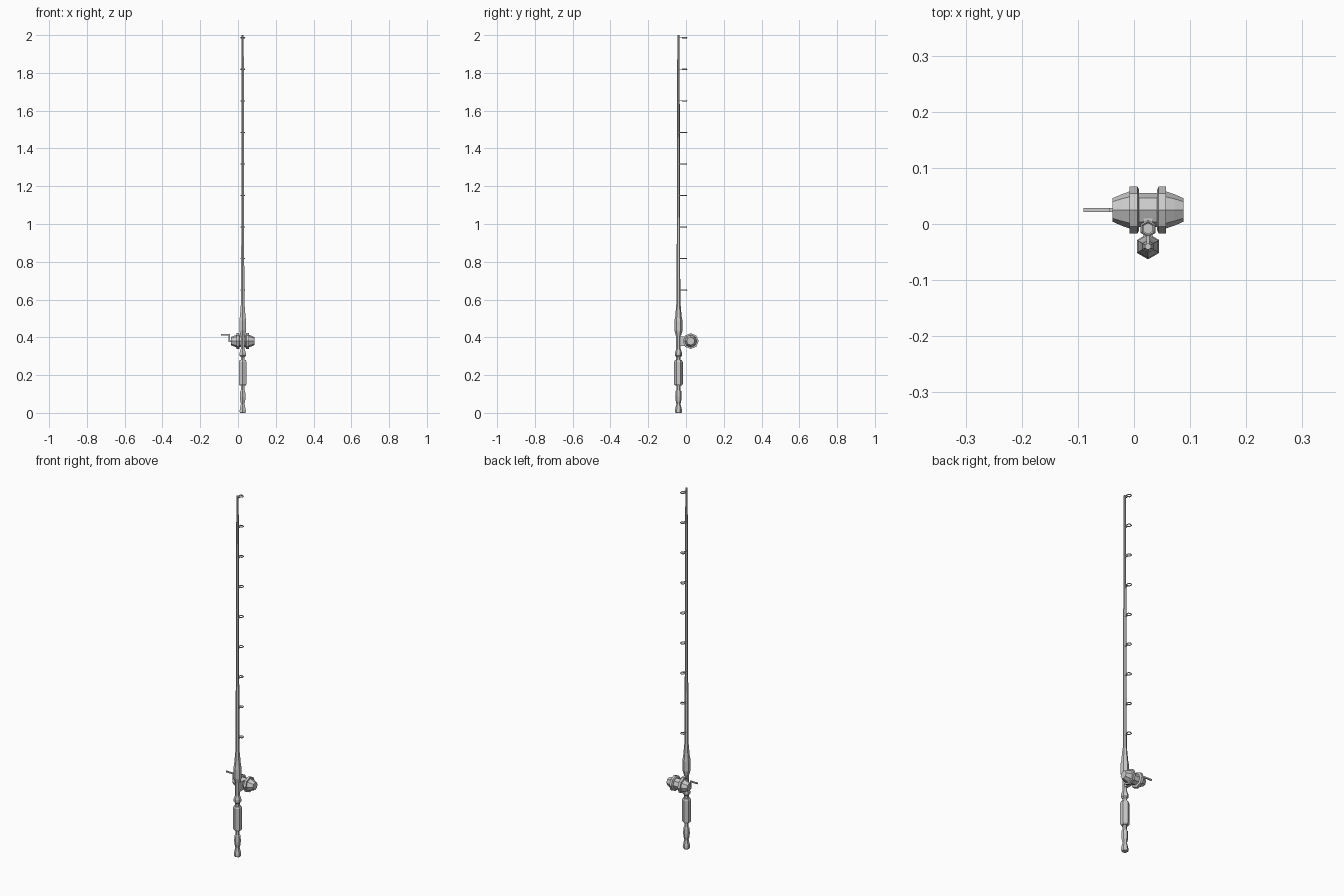
import bpy, bmesh, math
from mathutils import Vector, Matrix

if "Cube" in bpy.data.objects:
    bpy.data.objects.remove(bpy.data.objects["Cube"])

RX, RY = 0.025, -0.04          # rod axis
REEL = Vector((0, 0.025, 0.38))  # reel axis runs along x


def finish(name, bm):
    bmesh.ops.remove_doubles(bm, verts=bm.verts, dist=1e-6)
    bmesh.ops.recalc_face_normals(bm, faces=bm.faces)
    me = bpy.data.meshes.new(name)
    bm.to_mesh(me)
    bm.free()
    ob = bpy.data.objects.new(name, me)
    bpy.context.collection.objects.link(ob)
    return ob


def lathe(name, profile, sides, matrix, phase=0.0):
    """Capped solid of (radius, height) rings about local z."""
    bm = bmesh.new()
    rings = []
    for r, h in profile:
        angles = [phase + 2 * math.pi * i / sides for i in range(sides)]
        rings.append([bm.verts.new(matrix @ Vector((r * math.cos(a), r * math.sin(a), h)))
                      for a in angles])
    for a, b in zip(rings, rings[1:]):
        for i in range(sides):
            j = (i + 1) % sides
            bm.faces.new((a[i], a[j], b[j], b[i]))
    bm.faces.new(rings[0][::-1])
    bm.faces.new(rings[-1])
    return finish(name, bm)


def box(name, lo, hi):
    bm = bmesh.new()
    lo, hi = Vector(lo), Vector(hi)
    bmesh.ops.create_cube(bm, size=1, matrix=Matrix.Translation((lo + hi) / 2)
                          @ Matrix.Diagonal((*(hi - lo), 1)))
    return finish(name, bm)


def ring(name, centre, major, minor, sides=6):
    bm = bmesh.new()
    loops = []
    for i in range(sides):
        a = math.pi / 2 + 2 * math.pi * i / sides
        loops.append([bm.verts.new(Vector(centre) + Vector((
            (major + minor * math.cos(b)) * math.cos(a),
            (major + minor * math.cos(b)) * math.sin(a),
            minor * math.sin(b)))) for b in [k * math.pi / 2 for k in range(4)]])
    for i in range(sides):
        p, q = loops[i], loops[(i + 1) % sides]
        for k in range(4):
            m = (k + 1) % 4
            bm.faces.new((p[k], q[k], q[m], p[m]))
    return finish(name, bm)


# Hexagonal rod sections
rod = Matrix.Translation((RX, RY, 0))
HEX = math.pi / 2
lathe("butt_cap", [(0.016, 0), (0.019, 0.006), (0.018, 0.018), (0.011, 0.048),
                   (0.015, 0.065), (0.017, 0.085), (0.015, 0.115), (0.011, 0.12),
                   (0.011, 0.15)], 6, rod, HEX)
lathe("rear_grip", [(0.018, 0.145), (0.023, 0.152), (0.023, 0.27), (0.018, 0.28)], 6, rod, HEX)
lathe("reel_seat", [(0.012, 0.278), (0.012, 0.295), (0.019, 0.303), (0.019, 0.318),
                    (0.012, 0.338), (0.012, 0.42)], 6, rod, HEX)
lathe("fore_grip", [(0.014, 0.41), (0.021, 0.435), (0.021, 0.49), (0.017, 0.51),
                    (0.011, 0.58)], 6, rod, HEX)
lathe("rod_blank", [(0.010, 0.57), (0.008, 1.2), (0.006, 2.0)], 6, rod, HEX)

# Line guides
for i in range(9):
    z = 0.65 + i * 0.167
    ring(f"guide_ring_{i}", (RX, -0.008, z), 0.0125, 0.003)
    box(f"guide_stem_{i}", (RX - 0.003, RY + 0.004, z - 0.002), (RX + 0.003, -0.019, z + 0.002))

# Reel, turned about x
axle = Matrix.Translation(REEL) @ Matrix.Rotation(math.pi / 2, 4, 'Y')
lathe("reel_body", [(0.021, -0.038), (0.028, -0.022), (0.033, -0.008), (0.042, -0.008),
                    (0.042, 0.006), (0.036, 0.009), (0.030, 0.009), (0.030, 0.041),
                    (0.036, 0.041), (0.042, 0.044), (0.042, 0.057), (0.033, 0.057),
                    (0.028, 0.072), (0.021, 0.088)], 8, axle)
box("reel_foot", (RX - 0.008, RY, 0.355), (RX + 0.008, 0.01, 0.405))

# Crank
box("crank_axle", (-0.05, 0.0215, 0.3765), (-0.03, 0.0285, 0.3835))
box("crank_arm", (-0.05, 0.0215, 0.3765), (-0.043, 0.0285, 0.418))
box("crank_knob", (-0.09, 0.0215, 0.411), (-0.043, 0.0285, 0.418))
